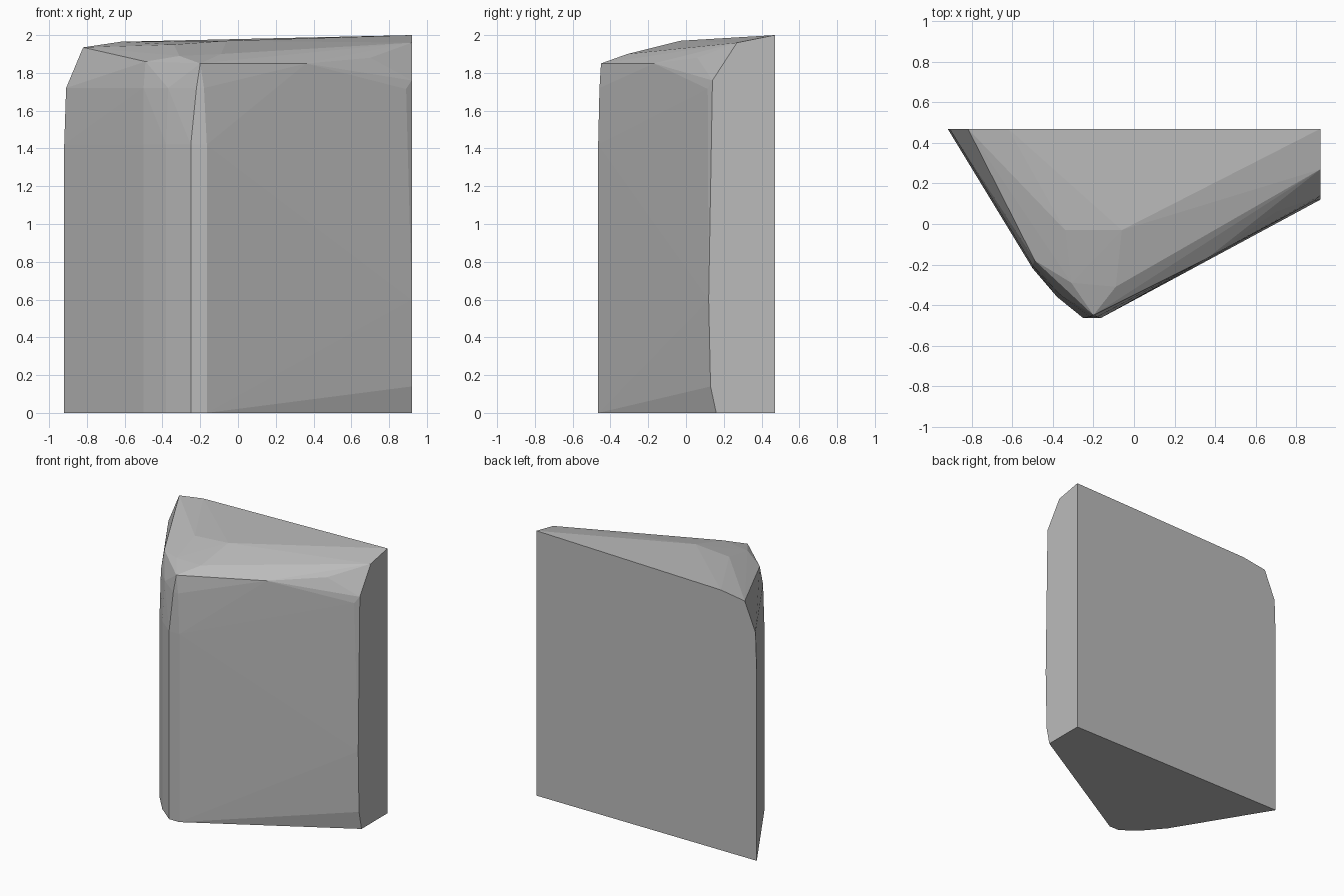
import bpy
import bmesh

# Remove the default cube only
default_cube = bpy.data.objects.get("Cube")
if default_cube:
    bpy.data.objects.remove(default_cube, do_unlink=True)


def make_material(name, colour):
    material = bpy.data.materials.new(name)
    material.use_nodes = True
    material.diffuse_color = colour
    shader = next(node for node in material.node_tree.nodes
                  if node.type == "BSDF_PRINCIPLED")
    shader.inputs["Base Color"].default_value = colour
    shader.inputs["Roughness"].default_value = 0.9
    return material


def make_convex_block(name, points, material):
    """Wrap the corner points in a faceted convex shell."""
    mesh = bpy.data.meshes.new(name)
    block = bpy.data.objects.new(name, mesh)
    bpy.context.collection.objects.link(block)
    bm = bmesh.new()
    for point in points:
        bm.verts.new(point)
    hull = bmesh.ops.convex_hull(bm, input=bm.verts[:])
    leftovers = {item for key in ("geom_interior", "geom_unused")
                 for item in hull[key]
                 if isinstance(item, bmesh.types.BMVert)}
    bmesh.ops.delete(bm, geom=list(leftovers), context="VERTS")
    bmesh.ops.recalc_face_normals(bm, faces=bm.faces[:])
    bm.to_mesh(mesh)
    bm.free()
    mesh.materials.append(material)
    return block


back = 0.47
right = 0.92

# Vertical wall corners, from the back left round the blunt front nose
wall_plan = [(-right, back), (-0.5, -0.22), (-0.38, -0.36),
             (-0.25, -0.465), (-0.165, -0.465)]
corners = [(x, y, z) for z in (0, 1.42) for x, y in wall_plan]

# Right end: a flat face with a chipped foot and a sloping top
right_profile = [(0.16, 0), (0.13, 0.14), (0.12, 0.6), (0.14, 1.76),
                 (0.27, 1.96), (back, 2), (back, 0)]
corners += [(right, y, z) for y, z in right_profile]

# Flat back with a bevelled upper left corner
back_profile = [(-0.91, 1.72), (-0.82, 1.935), (-0.62, 1.965)]
corners += [(x, back, z) for x, z in back_profile]

# Worn shoulder below the top rim
corners += [(-0.5, -0.205, 1.72), (-0.37, -0.345, 1.72),
            (-0.22, -0.458, 1.72), (-0.18, -0.458, 1.72),
            (0.89, 0.115, 1.715)]

# Top rim and its chipped right end
corners += [(-0.49, -0.18, 1.86), (-0.2, -0.45, 1.85),
            (0.36, -0.17, 1.85), (0.7, 0.06, 1.88)]

# Crown slopes
corners += [(-0.31, -0.29, 1.89), (-0.09, -0.31, 1.9),
            (-0.34, -0.03, 1.95), (-0.06, -0.03, 1.97)]

stone = make_material("stone grey", (0.5, 0.5, 0.5, 1))
make_convex_block("rock_block", corners, stone)
